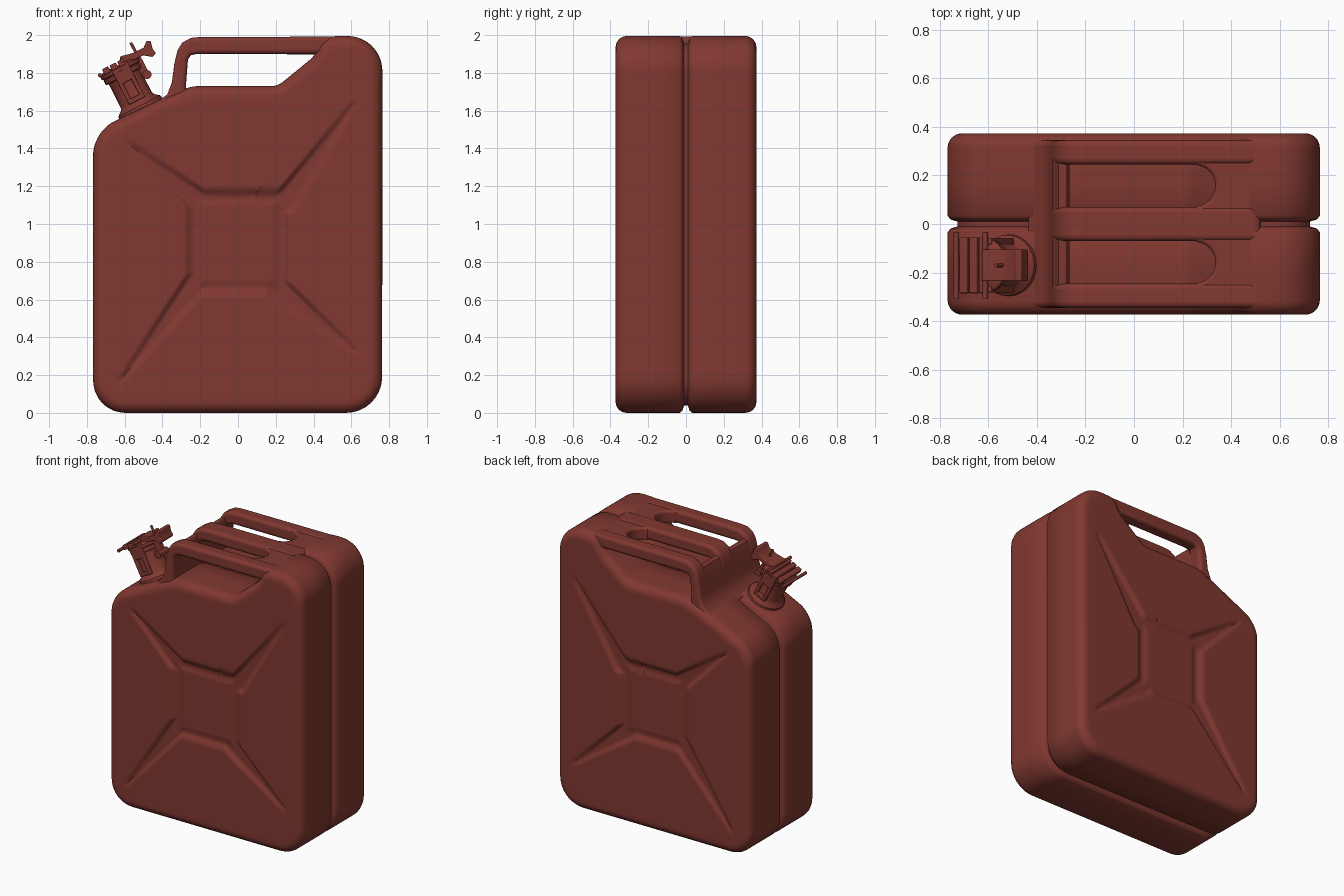
import bpy, bmesh, math
from mathutils import Vector, Matrix

old = bpy.data.objects.get("Cube")
if old:
    bpy.data.objects.remove(old, do_unlink=True)

# Single paint colour
paint = bpy.data.materials.new("rust_red_paint")
paint.use_nodes = True
colour = (0.22, 0.04, 0.03, 1)
paint.diffuse_color = colour
paint.node_tree.nodes["Principled BSDF"].inputs["Base Color"].default_value = colour


def finish(name, bm, bevel=0, matrix=None, mirror=False, angle=40):
    """Turn a bmesh into a painted, smooth shaded object."""
    bmesh.ops.recalc_face_normals(bm, faces=bm.faces)
    mesh = bpy.data.meshes.new(name)
    bm.to_mesh(mesh)
    bm.free()
    mesh.materials.append(paint)
    obj = bpy.data.objects.new(name, mesh)
    bpy.context.collection.objects.link(obj)
    if matrix:
        obj.matrix_world = matrix
    if mirror:
        mod = obj.modifiers.new("mirror", "MIRROR")
        mod.use_axis = (False, True, False)
    if bevel:
        mod = obj.modifiers.new("bevel", "BEVEL")
        mod.width, mod.segments = bevel, 4
        mod.limit_method, mod.angle_limit = "ANGLE", math.radians(45)
    bpy.ops.object.select_all(action="DESELECT")
    obj.select_set(True)
    bpy.context.view_layer.objects.active = obj
    bpy.ops.object.shade_smooth_by_angle(angle=math.radians(angle))
    return obj


def fillet(corners, steps=8):
    """Round each (x, z, tangent length) corner with a cubic curve."""
    pts = []
    for i, (x, z, t) in enumerate(corners):
        p = Vector((x, z))
        a = Vector(corners[i - 1][:2])
        b = Vector(corners[(i + 1) % len(corners)][:2])
        a = p + (a - p).normalized() * t
        b = p + (b - p).normalized() * t
        ha, hb = a.lerp(p, 0.55), b.lerp(p, 0.55)
        for k in range(steps + 1):
            s = k / steps
            r = 1 - s
            pts.append(a * r**3 + ha * 3 * r * r * s + hb * 3 * r * s * s + b * s**3)
    return pts


def resample(pts, count):
    """Space points evenly along a closed outline."""
    closed = pts + [pts[0]]
    lengths = [0]
    for a, b in zip(closed, closed[1:]):
        lengths.append(lengths[-1] + (b - a).length)
    out, j = [], 0
    for i in range(count):
        d = lengths[-1] * i / count
        while lengths[j + 1] < d:
            j += 1
        span = lengths[j + 1] - lengths[j]
        out.append(closed[j].lerp(closed[j + 1], (d - lengths[j]) / span if span else 0))
    return out


def ramp(v):
    v = max(0, min(1, v))
    return v * v * (3 - 2 * v)


# Pressed cross on the broad sides: four tapering arms and a square frame
ARMS = [((-0.22, 1.13), (-0.57, 1.42)), ((0.25, 1.12), (0.61, 1.63)),
        ((-0.22, 0.69), (-0.62, 0.17)), ((0.21, 0.66), (0.62, 0.33))]


def recess(p):
    deep = 0
    for a, b in ARMS:
        a, b = Vector(a), Vector(b)
        s = max(0, min(1, (p - a).dot(b - a) / (b - a).length_squared))
        width = 0.075 - 0.05 * s
        d = (p - a.lerp(b, s)).length
        deep = max(deep, (1 - 0.5 * s) * ramp((width - d) / 0.035))
    edge = min(p.x + 0.28, 0.28 - p.x, p.y - 0.62, 1.19 - p.y)
    deep = max(deep, ramp(edge / 0.04))
    inner = min(p.x + 0.215, 0.215 - p.x, p.y - 0.665, 1.125 - p.y)
    return 0.024 * deep - 0.009 * ramp(inner / 0.025)


# Can body: half shell lofted from the seam to the broad side, then mirrored
outline = resample(fillet([
    (-0.767, 0, 0.17), (0.763, 0, 0.19), (0.765, 2, 0.19), (0.46, 1.993, 0.05),
    (0.40, 1.885, 0.03), (0.21, 1.73, 0.03), (-0.25, 1.73, 0.04),
    (-0.38, 1.675, 0.03), (-0.767, 1.49, 0.12)]), 320)
count = len(outline)
normals = []
for i in range(count):
    t = (outline[(i + 1) % count] - outline[i - 1]).normalized()
    normals.append(Vector((t.y, -t.x)))

bm = bmesh.new()
R = 0.06
SIDE = 0.373
section = [(0.04, 0), (0.04, 0.01), (0.012, 0.019), (0, 0.034), (0, 0.17), (0, SIDE - R)]
section += [(R * (1 - math.cos(a)), SIDE - R + R * math.sin(a))
            for a in [math.pi / 2 * k / 6 for k in range(1, 7)]]
rings = [[bm.verts.new((p.x - n.x * d, y, p.y - n.y * d)) for p, n in zip(outline, normals)]
         for d, y in section]
rim = [p - n * R for p, n in zip(outline, normals)]
hub = Vector((0, 0.95))
LOOPS = 44
for k in range(1, LOOPS):
    ring = []
    for p in rim:
        q = p.lerp(hub, k / LOOPS)
        ring.append(bm.verts.new((q.x, SIDE - recess(q), q.y)))
    rings.append(ring)
for a, b in zip(rings, rings[1:]):
    for i in range(count):
        j = (i + 1) % count
        bm.faces.new((a[i], a[j], b[j], b[i]))
tip = bm.verts.new((hub.x, SIDE - recess(hub), hub.y))
for i in range(count):
    bm.faces.new((rings[-1][i], rings[-1][(i + 1) % count], tip))
finish("can_body", bm, mirror=True)


def prism(name, pts, lo, hi, bevel=0, axis="Y", matrix=None):
    """Extrude a flat polygon along Y (points are x, z) or Z (points are x, y)."""
    bm = bmesh.new()
    place = (lambda p, h: (p[0], h, p[1])) if axis == "Y" else (lambda p, h: (p[0], p[1], h))
    a = [bm.verts.new(place(p, lo)) for p in pts]
    b = [bm.verts.new(place(p, hi)) for p in pts]
    bm.faces.new(a)
    bm.faces.new(b[::-1])
    for i in range(len(pts)):
        j = (i + 1) % len(pts)
        bm.faces.new((a[i], b[i], b[j], a[j]))
    return finish(name, bm, bevel, matrix)


# Three carrying handles, their shared front wall and the rear web
leg = [(-0.27, 1.64), (-0.44, 1.64), (-0.375, 1.685), (-0.35, 1.75), (-0.337, 1.85)]
bar = leg + [(-0.32, 1.92), (-0.295, 1.96), (-0.25, 1.985), (-0.2, 1.99), (0.52, 1.992),
             (0.52, 1.90), (-0.22, 1.90), (-0.25, 1.893), (-0.265, 1.87), (-0.275, 1.74)]
for name, lo, hi in (("right_handle", -0.345, -0.245), ("middle_handle", -0.07, 0.07),
                     ("left_handle", 0.245, 0.345)):
    prism(name, bar, lo, hi, 0.036)
prism("handle_wall", leg + [(-0.31, 1.925), (-0.28, 1.94), (-0.265, 1.90), (-0.275, 1.74)],
      -0.3, 0.3, 0.012)
web = [(0.52, -0.31), (0.52, 0.31), (0.25, 0.31)]
for side in (0.158, -0.158):
    for k in range(13):
        a = math.pi / 2 - math.pi * k / 12
        web.append((0.25 + 0.085 * math.cos(a), side + 0.085 * math.sin(a)))
web.append((0.25, -0.31))
prism("handle_web", web, 1.897, 1.985, 0.015, axis="Z")

# Pouring spout, tilted square to the shoulder
SPOUT = Matrix.Translation((-0.52, -0.17, 1.62)) @ Matrix.Rotation(math.radians(-27), 4, "Y")


def lathe(name, profile, sides=28):
    bm = bmesh.new()
    rings = [[bm.verts.new((r * math.cos(math.tau * i / sides),
                            r * math.sin(math.tau * i / sides), z)) for i in range(sides)]
             for r, z in profile]
    for a, b in zip(rings, rings[1:]):
        for i in range(sides):
            j = (i + 1) % sides
            bm.faces.new((a[i], a[j], b[j], b[i]))
    bm.faces.new(rings[0][::-1])
    bm.faces.new(rings[-1])
    return finish(name, bm, matrix=SPOUT)


def rod(name, x, z, radius, half, axis="Y"):
    bm = bmesh.new()
    turn = Matrix.Rotation(math.pi / 2, 4, "X") if axis == "Y" else Matrix()
    bmesh.ops.create_cone(bm, cap_ends=True, segments=14, radius1=radius, radius2=radius,
                          depth=2 * half, matrix=Matrix.Translation((x, 0, z)) @ turn)
    return finish(name, bm, matrix=SPOUT)


def plate(name, x0, x1, y0, y1, z0, z1, bevel=0.006):
    return prism(name, [(x0, z0), (x1, z0), (x1, z1), (x0, z1)], y0, y1, bevel, matrix=SPOUT)


lathe("spout_neck", [(0.13, -0.04), (0.125, 0.005), (0.1, 0.025), (0.092, 0.04),
                     (0.092, 0.18), (0.108, 0.185), (0.108, 0.21), (0.09, 0.215)])
lathe("spout_lid", [(0.1, 0.21), (0.115, 0.217), (0.115, 0.235), (0.09, 0.25)])
for i, x in enumerate((-0.07, -0.025, 0.02)):
    plate(f"lid_rib_{i + 1}", x - 0.018, x + 0.018, -0.115, 0.115, 0.235, 0.268)
rod("hinge_rod", -0.112, 0.245, 0.011, 0.138)
rod("latch_rod", 0.03, 0.262, 0.011, 0.138)
rod("latch_pin", 0.112, 0.285, 0.008, 0.04, axis="Z")
rod("neck_knob", 0.112, 0.135, 0.024, 0.05)
plate("knob_bracket", 0.08, 0.125, -0.03, 0.03, 0.12, 0.24)
for side, name in ((-1, "right"), (1, "left")):
    y0, y1 = sorted((side * 0.085, side * 0.112))
    plate(name + "_clamp_top", -0.045, 0.05, y0, y1, 0.15, 0.25)
    plate(name + "_clamp_front", -0.045, -0.022, y0, y1, 0.05, 0.16)
    plate(name + "_clamp_back", 0.027, 0.05, y0, y1, 0.05, 0.16)
    plate(name + "_clamp_foot", -0.045, 0.05, y0, y1, 0.035, 0.06)
prism("lid_lever", [(0, 0.245), (0.07, 0.235), (0.14, 0.235), (0.18, 0.205), (0.205, 0.215),
                    (0.2, 0.245), (0.21, 0.285), (0.19, 0.295), (0.16, 0.27), (0.1, 0.27),
                    (0.03, 0.285)], -0.065, 0.065, 0.005, matrix=SPOUT)
